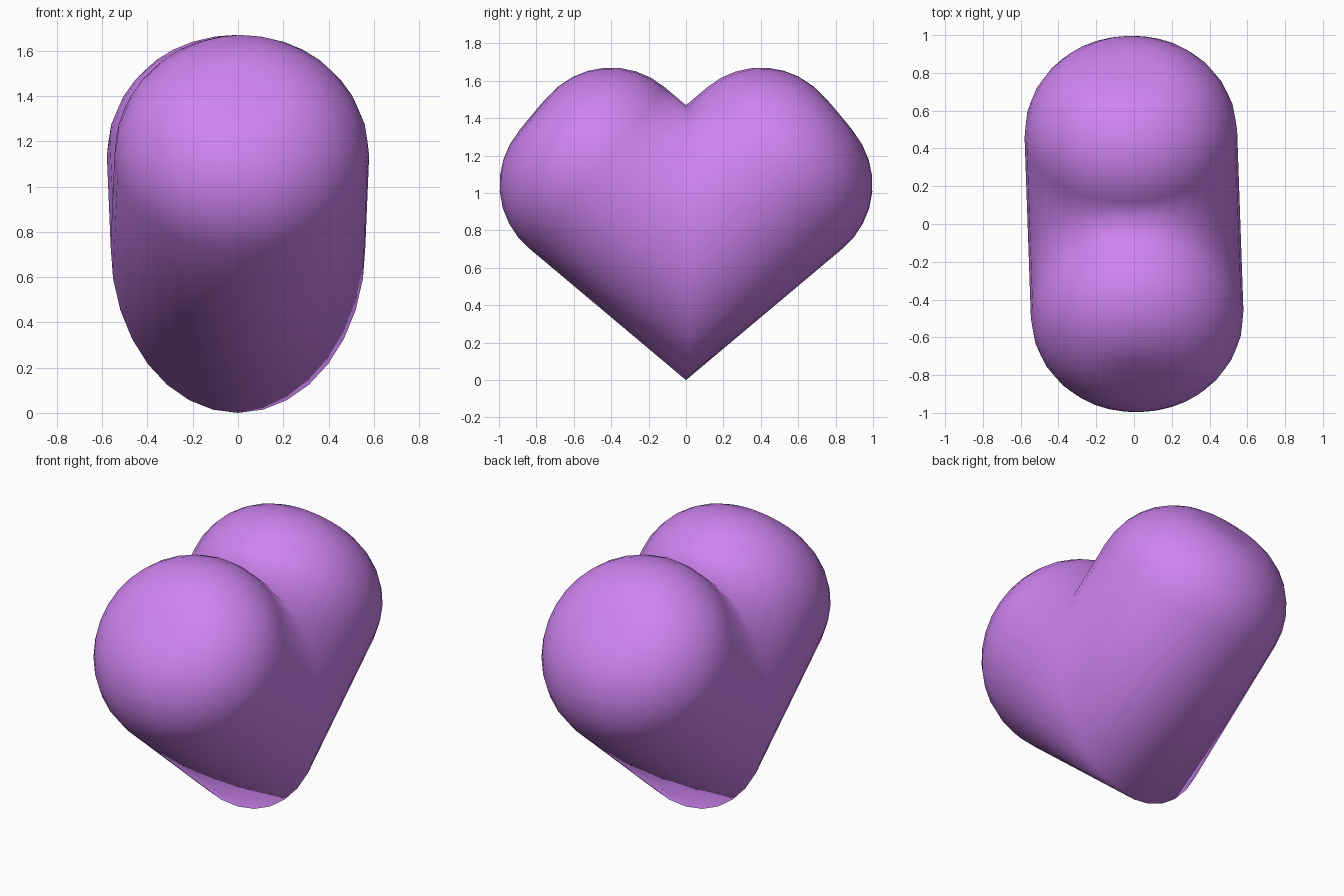
import bpy, bmesh
from math import sin, cos, pi, radians
from mathutils import Matrix, Vector

if "Cube" in bpy.data.objects:
    bpy.data.objects.remove(bpy.data.objects["Cube"])

R = 0.563        # lobe radius
BEVEL = 0.443    # rounding of the lobe end
REACH = 0.624    # distance along the axis to the start of the rounding
SLOPE = 40       # axis angle above horizontal
SEGS, STEPS = 32, 8

# Profile of one lobe: straight wall, rounded end, small flat cap
profile = [(R, -1.2)]
for i in range(STEPS + 1):
    a = pi / 2 * i / STEPS
    profile.append((R - BEVEL + BEVEL * cos(a), REACH + BEVEL * sin(a)))

# Revolve the profile and cap the end
bm = bmesh.new()
rings = [[bm.verts.new((r * cos(2 * pi * k / SEGS), r * sin(2 * pi * k / SEGS), z))
          for k in range(SEGS)] for r, z in profile]
for lo, hi in zip(rings, rings[1:]):
    for k in range(SEGS):
        n = (k + 1) % SEGS
        bm.faces.new((lo[k], lo[n], hi[n], hi[k]))
bm.faces.new(rings[-1])

# Tilt the lobe and cut it on the centre plane
mid_height = R / cos(radians(SLOPE))
bm.transform(Matrix.Translation((0, 0, mid_height)) @ Matrix.Rotation(radians(SLOPE - 90), 4, 'X'))
bmesh.ops.bisect_plane(bm, geom=bm.verts[:] + bm.edges[:] + bm.faces[:], dist=1e-5,
                       plane_co=(0, 0, 0), plane_no=(0, 1, 0), clear_inner=True)

# Mirror into the second lobe and weld the seam
other = bmesh.ops.duplicate(bm, geom=bm.verts[:] + bm.edges[:] + bm.faces[:])["geom"]
for v in other:
    if isinstance(v, bmesh.types.BMVert):
        v.co.y = -v.co.y
bmesh.ops.remove_doubles(bm, verts=bm.verts[:], dist=1e-4)
bmesh.ops.recalc_face_normals(bm, faces=bm.faces[:])

# Slight turn about the vertical
bm.transform(Matrix.Rotation(radians(2), 4, 'Z'))
for f in bm.faces:
    f.smooth = True

mesh = bpy.data.meshes.new("heart")
bm.to_mesh(mesh)
bm.free()
heart = bpy.data.objects.new("heart", mesh)
bpy.context.collection.objects.link(heart)

# Violet colour
mat = bpy.data.materials.new("violet")
mat.diffuse_color = (0.62, 0.23, 0.87, 1)
mat.use_nodes = True
mat.node_tree.nodes["Principled BSDF"].inputs["Base Color"].default_value = mat.diffuse_color
mesh.materials.append(mat)
